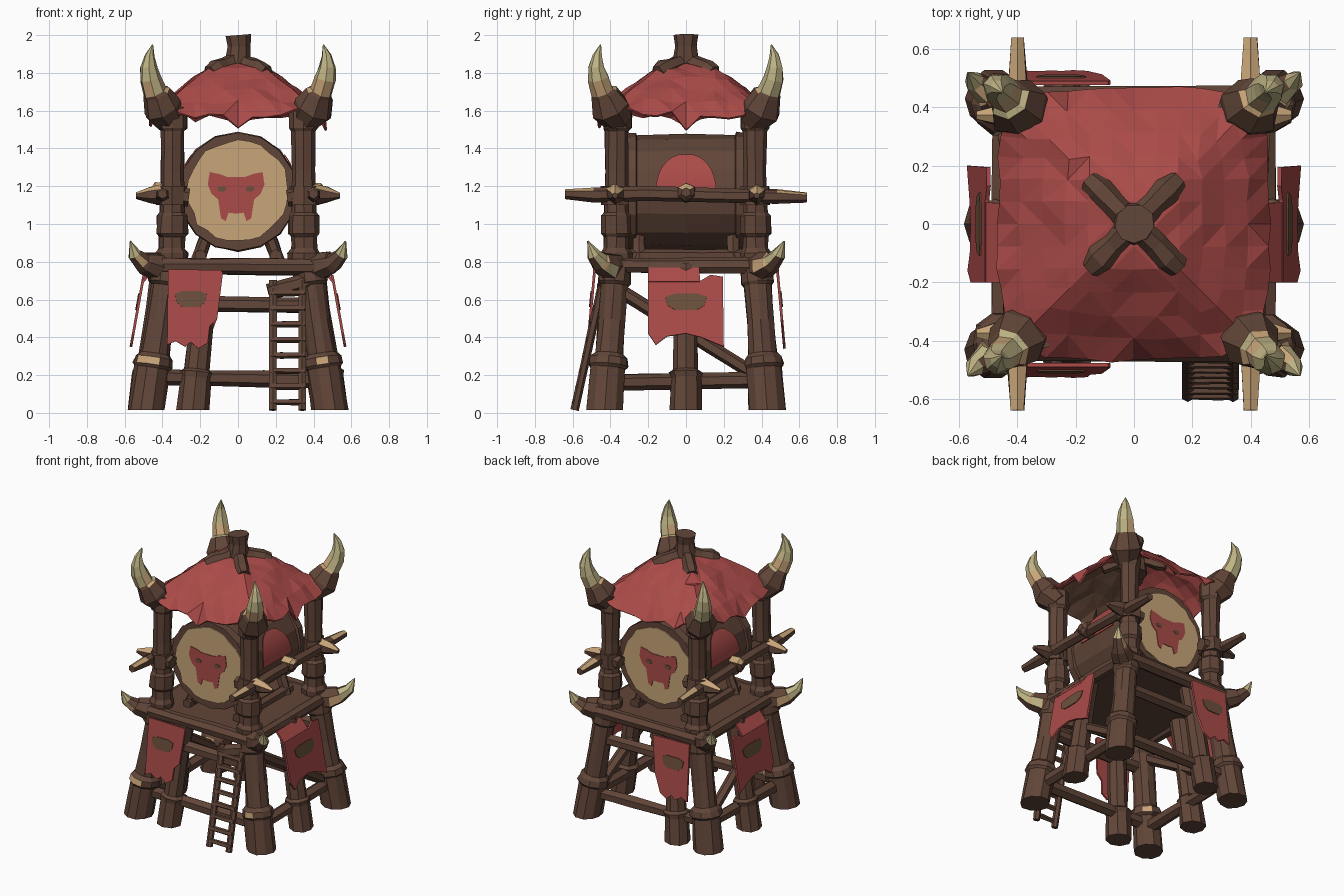
import bpy, bmesh, math, random
from mathutils import Vector

random.seed(4)
cube = bpy.data.objects.get("Cube")
if cube:
    bpy.data.objects.remove(cube, do_unlink=True)


def material(name, r, g, b):
    m = bpy.data.materials.new(name)
    m.use_nodes = True
    m.diffuse_color = (r, g, b, 1)
    m.node_tree.nodes["Principled BSDF"].inputs["Base Color"].default_value = (r, g, b, 1)
    return m


WOOD = material("dark wood", .12, .06, .04)
RED = material("red cloth", .40, .07, .065)
SKIN = material("tan hide", .58, .375, .19)
HORN = material("pale horn", .52, .455, .235)
MARK = material("faded brown paint", .15, .08, .045)


def finish(name, bm, mats, thickness=0):
    bmesh.ops.recalc_face_normals(bm, faces=bm.faces)
    me = bpy.data.meshes.new(name)
    bm.to_mesh(me)
    bm.free()
    for m in mats:
        me.materials.append(m)
    ob = bpy.data.objects.new(name, me)
    bpy.context.collection.objects.link(ob)
    if thickness:
        mod = ob.modifiers.new("thickness", 'SOLIDIFY')
        mod.thickness = thickness
        mod.offset = 0
    return ob


def tube(name, pts, radii, mats=(WOOD,), sides=8, rough=.06, paint=None):
    """Rough-hewn tube; the 'paint' rule picks a material slot for each face."""
    bm = bmesh.new()
    pts = [Vector(p) for p in pts]
    whole = pts[-1] - pts[0]
    ref = Vector((0, 0, 0))
    ref[min(range(3), key=lambda i: abs(whole[i]))] = 1
    rings = []
    for i, (p, r) in enumerate(zip(pts, radii)):
        t = (pts[min(i + 1, len(pts) - 1)] - pts[max(i - 1, 0)]).normalized()
        u = ref.cross(t).normalized()
        v = t.cross(u)
        ring = []
        for k in range(sides):
            a = math.tau * k / sides
            rr = r * (1 + random.uniform(-rough, rough))
            ring.append(bm.verts.new(p + rr * (u * math.cos(a) + v * math.sin(a))))
        rings.append(ring)
    for lower, upper in zip(rings, rings[1:]):
        for k in range(sides):
            j = (k + 1) % sides
            bm.faces.new((lower[k], lower[j], upper[j], upper[k]))
    bm.faces.new(rings[0])
    bm.faces.new(rings[-1])
    ob = finish(name, bm, mats)
    if paint:
        for f in ob.data.polygons:
            f.material_index = int(paint(f.center, f.normal))
    return ob


def log(name, a, b, r, **kw):
    a, b = Vector(a), Vector(b)
    steps = (0, .3, .65, 1)
    return tube(name, [a.lerp(b, t) for t in steps], [r * random.uniform(.92, 1.08) for t in steps], **kw)


def post(name, a, b, profile, **kw):
    """Tube from a to b whose radius follows (fraction, radius) pairs; feet are cut level."""
    a, b = Vector(a), Vector(b)
    ob = tube(name, [a.lerp(b, t) for t, r in profile], [r for t, r in profile], **kw)
    for v in ob.data.vertices:
        if v.co.z < .06:
            v.co.z = .015


def plate(name, outline, mat, o, u, v, thickness=.008):
    """Flat cut-out drawn in the plane of u and v."""
    bm = bmesh.new()
    o, u, v = Vector(o), Vector(u), Vector(v)
    bm.faces.new([bm.verts.new(o + u * a + v * b) for a, b in outline])
    bmesh.ops.triangulate(bm, faces=bm.faces)
    return finish(name, bm, [mat], thickness)


def horn_paint(amount, start, split):
    """Wood below start, patchy tan up to split, pale horn beyond."""
    if amount < start:
        return 0
    return 1 if amount > split or random.random() < .5 else 2


# Corner legs, posts, horns and crossed stick ends
LEG = [(0, .1), (.28, .094), (.3, .108), (.35, .1), (.38, .078), (.6, .074), (.84, .075), (.86, .088), (1, .085)]
POST = [(0, .08), (.1, .085), (.13, .068), (.2, .068), (.22, .083), (.33, .08), (.35, .064),
        (.6, .06), (.85, .063), (.87, .075), (1, .075)]
for sx in (-1, 1):
    for sy in (-1, 1):
        post("corner_leg", (sx * .485, sy * .43, .015), (sx * .37, sy * .37, .8), LEG, mats=(WOOD, SKIN), sides=10,
             paint=lambda c, n: .25 < c.z < .285 and n.z > -.2 and random.random() < .15)
        post("upper_post", (sx * .35, sy * .37, .76), (sx * .345, sy * .365, 1.62), POST)
        path = [(.35, 1.54), (.40, 1.61), (.43, 1.69), (.44, 1.70), (.463, 1.77), (.472, 1.83), (.468, 1.89), (.452, 1.95)]
        tube("roof_horn", [(sx * d, sy * d, z) for d, z in path], [.075, .105, .075, .062, .056, .044, .026, .003],
             (WOOD, HORN, SKIN), 7, .07, lambda c, n: horn_paint(c.z, 1.705, 1.77))
        path = [(.36, .35, .78), (.44, .41, .775), (.495, .45, .795), (.505, .458, .80), (.548, .49, .84), (.57, .52, .91)]
        tube("deck_horn", [(sx * x, sy * y, z) for x, y, z in path], [.065, .075, .06, .05, .036, .003],
             (WOOD, HORN, SKIN), 7, .07, lambda c, n: n.z > -.4 and horn_paint(abs(c.x), .503, .54))
        tube("cross_stick", [(sx * x, sy * .375, z) for x, z in ((.26, 1.14), (.4, 1.16), (.47, 1.155), (.54, 1.15))],
             [.045, .055, .04, .016], (WOOD, SKIN), 6, .15, lambda c, n: abs(c.x) > .42 and n.z > .3)
        tube("post_lashing", [(sx * .35, sy * .37, 1.1), (sx * .35, sy * .37, 1.2)], [.078, .075], sides=7, rough=.1)

# Side rails with bare-topped tips, and their middle knots
for sx in (-1, 1):
    path = [(-.64, 1.16), (-.49, 1.155), (-.2, 1.16), (.2, 1.15), (.48, 1.145), (.64, 1.14)]
    tube("side_rail", [(sx * .4, y, z) for y, z in path],
         [.026, .038, .038, .037, .038, .026], (WOOD, SKIN), 6, .1, lambda c, n: abs(c.y) > .5 and n.z > .2)
    tube("rail_knot", [(sx * .37, 0, 1.17), (sx * .44, 0, 1.17), (sx * .46, 0, 1.17)], [.055, .05, .025],
         (WOOD, SKIN), 6, .15, lambda c, n: n.z > .4)

# Middle legs
MID = [(0, .084), (.22, .08), (.26, .088), (.28, .066), (.7, .062), (1, .07)]
for s in (-1, 1):
    post("middle_leg", (-.24, s * .44, .015), (-.16, s * .37, .78), MID)
    post("side_leg", (s * .505, 0, .015), (s * .39, 0, .78), MID)

# Braces between the legs
for s in (-1, 1):
    log("low_beam", (-.46, s * .41, .19), (.46, s * .41, .175), .042, sides=6)
    log("high_beam", (-.42, s * .39, .58), (.42, s * .39, .57), .042, sides=6)
    log("side_low_beam", (s * .45, -.42, .16), (s * .45, .42, .175), .042, sides=6)
    log("side_diagonal", (s * .4, -.37, .66), (s * .44, .40, .18), .036, sides=6)

# Deck with edge beams
bm = bmesh.new()
bmesh.ops.create_cube(bm, size=1)
bmesh.ops.scale(bm, vec=(.78, .82, .05), verts=bm.verts)
bmesh.ops.translate(bm, vec=(0, 0, .785), verts=bm.verts)
finish("deck", bm, [WOOD])
for s in (-1, 1):
    log("deck_beam", (-.4, s * .43, .78), (.4, s * .43, .775), .044, sides=7)
    log("deck_side_beam", (s * .41, -.4, .78), (s * .41, .4, .78), .042, sides=7)

# Drum, its hide faces and painted skulls
tube("drum_barrel", [(0, y, 1.17) for y in (-.32, -.265, -.26, 0, .26, .265, .32)],
     [.312, .316, .302, .306, .302, .316, .312], sides=16, rough=.012)
half = [(0, 1.25), (.05, 1.25), (.09, 1.265), (.14, 1.275), (.15, 1.21), (.13, 1.16), (.095, 1.13), (.08, 1.03),
        (.055, 1.015), (.04, 1.06), (0, 1.055)]
skull = half + [(-x, z) for x, z in half[-2:0:-1]]
for s in (-1, 1):
    hide = [(r * math.cos(a), 1.17 + r * math.sin(a)) for a, r in
            ((math.tau * i / 28, .268 + random.uniform(-.012, .012)) for i in range(28))]
    plate("drum_hide", hide, SKIN, (0, s * .324, 0), (1, 0, 0), (0, 0, 1))
    plate("skull_mark", skull, RED, (-.01, s * .329, 0), (1, 0, 0), (0, 0, 1), .006)
    for e in (-1, 1):
        eye = [(.026 * math.cos(k), .016 * math.sin(k)) for k in range(6)]
        plate("skull_eye", eye, MARK, (e * .075 - .01, s * .333, 1.185), (1, 0, 0), (0, 0, 1), .004)
    # Painted half disc on the barrel side
    bm = bmesh.new()
    rows = []
    for i in range(13):
        a, w = .68 * i / 12, .16 * math.sqrt(1 - (i / 12.3) ** 2)
        rows.append([bm.verts.new((s * .314 * math.cos(a), y, 1.17 + .314 * math.sin(a))) for y in (-w, w)])
    for p, q in zip(rows, rows[1:]):
        bm.faces.new((p[0], p[1], q[1], q[0]))
    finish("barrel_mark", bm, [RED], .006)
    # Cradle under the drum
    log("cradle_beam", (s * .2, -.3, .83), (s * .2, .3, .83), .035, sides=6)
    for y in (-.25, .25):
        log("cradle_strut", (s * .22, y, .79), (s * .16, y, .95), .035, sides=6)

# Cloth roof draped from the mast to the corner posts
PROFILE = [(0, 1.85), (.25, 1.838), (.38, 1.805), (.67, 1.705), (.85, 1.64), (1, 1.575)]


def roof_height(r):
    for (a, za), (b, zb) in zip(PROFILE, PROFILE[1:]):
        if r <= b + 1e-4:
            return za + (zb - za) * (r - a) / (b - a)
    return PROFILE[-1][1]


bm = bmesh.new()
bmesh.ops.create_grid(bm, x_segments=12, y_segments=12, size=1)
for v in bm.verts:
    x, y = v.co.x, v.co.y
    r = max(abs(x), abs(y))
    side = min(abs(x), abs(y)) / r if r > .01 else 0
    z = roof_height(r) + random.uniform(-.012, .012)
    if r > .95:
        tooth = abs(((side * 2.0) % 1) - .5) * 2
        z += -.06 * tooth * (1 - side) + .01 + .05 * side ** 3 + random.uniform(-.02, .02)
    shrink = .465 * (1 - .12 * side ** 3 * r) + random.uniform(-.008, .008)
    v.co = (x * shrink, y * shrink, z)
bmesh.ops.triangulate(bm, faces=bm.faces)
# The front slope has a brown underside
roof = finish("cloth_roof", bm, [RED, WOOD, RED, RED], .012)
roof.modifiers[0].material_offset = 1
for f in roof.data.polygons:
    f.material_index = 0 if -f.center.y > abs(f.center.x) else 2

# Mast and its four root-like braces
tube("mast", [(0, 0, 1.74), (0, 0, 1.86), (.005, 0, 1.94), (0, 0, 2)], [.085, .072, .06, .07], sides=9)
for sx in (-1, 1):
    for sy in (-1, 1):
        tube("mast_brace", [(sx * d, sy * d, z) for d, z in ((.02, 1.86), (.07, 1.84), (.115, 1.82), (.15, 1.80))],
             [.045, .042, .05, .042], sides=6, rough=.15)

# Hanging banners with jagged hems
front = [(-.37, .76), (-.09, .755), (-.08, .74), (-.11, .5), (-.15, .46), (-.16, .37), (-.21, .34),
         (-.25, .375), (-.28, .35), (-.33, .38), (-.375, .36)]
side = [(-.2, .7), (.08, .7), (.13, .73), (.195, .72), (.2, .35), (.08, .40), (0, .42),
        (-.1, .405), (-.16, .36), (-.2, .42)]
tie = [(-.2, .69), (-.2, .765), (.07, .765), (.075, .69)]
emblem = [(-.085, .03), (-.045, .045), (.045, .046), (.085, .03), (.075, -.015), (.045, -.04), (-.045, -.04), (-.075, -.015)]
for s in (-1, 1):
    lean = Vector((0, -s * .09, 1))
    plate("banner", front, RED, (0, s * .552, 0), (1, 0, 0), lean, .014)
    plate("banner_emblem", emblem, MARK, (-.25, s * .506, .6), (1, 0, 0), lean, .008)
    lean = Vector((-s * .18, 0, 1))
    plate("side_banner", side, RED, (s * .63, 0, 0), (0, 1, 0), lean, .014)
    plate("side_banner_tie", tie, RED, (s * 1.08, 0, 0), (0, 1, 0), (-s * .83, 0, 1), .014)
    plate("side_emblem", [(a * 1.3, b) for a, b in emblem], MARK, (s * .533, 0, .585), (0, 1, 0), lean, .008)

# Ladder
for x in (.185, .34):
    log("ladder_rail", (x, -.59, .015), (x, -.44, .7), .022, sides=6)
for i in range(8):
    t = (i + .7) / 8.3
    log("ladder_rung", (.175, -.6 + .15 * t, .685 * t), (.355, -.6 + .15 * t, .685 * t), .018, sides=5)
log("ladder_top", (.16, -.43, .64), (.37, -.42, .7), .045, sides=6, rough=.12)
